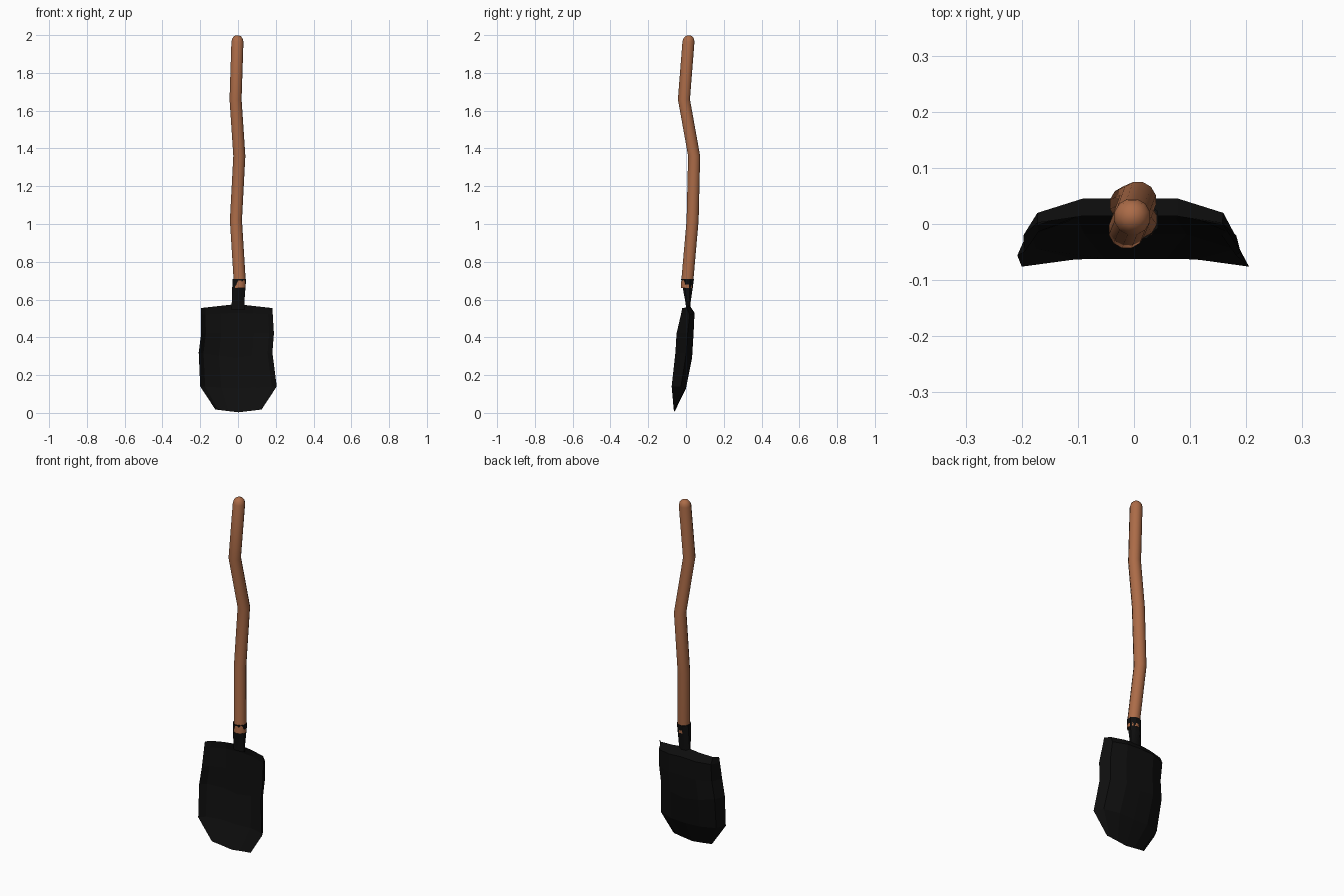
import bpy, bmesh, math
from mathutils import Vector

cube = bpy.data.objects.get("Cube")
if cube:
    bpy.data.objects.remove(cube)


def material(name, colour):
    m = bpy.data.materials.new(name)
    m.use_nodes = True
    m.diffuse_color = colour
    m.node_tree.nodes["Principled BSDF"].inputs["Base Color"].default_value = colour
    return m


wood = material("brown wood", (0.41, 0.148, 0.064, 1))
iron = material("black iron", (0.0045, 0.0045, 0.0045, 1))


def finish(name, bm, mat, smooth=None):
    bmesh.ops.remove_doubles(bm, verts=bm.verts, dist=0.0005)
    bmesh.ops.recalc_face_normals(bm, faces=bm.faces)
    mesh = bpy.data.meshes.new(name)
    bm.to_mesh(mesh)
    bm.free()
    mesh.materials.append(mat)
    obj = bpy.data.objects.new(name, mesh)
    bpy.context.collection.objects.link(obj)
    if smooth:
        bpy.ops.object.select_all(action="DESELECT")
        obj.select_set(True)
        bpy.context.view_layer.objects.active = obj
        bpy.ops.object.shade_smooth_by_angle(angle=math.radians(smooth))
    return obj


def loft(name, rings, sides, mat, smooth):
    """Capped tube through elliptical rings (x, y, z, radius x, radius y)."""
    bm = bmesh.new()
    loops = []
    for x, y, z, rx, ry in rings:
        angles = [math.tau * (i + 0.5) / sides for i in range(sides)]
        loops.append([bm.verts.new((x + rx * math.cos(a), y + ry * math.sin(a), z))
                      for a in angles])
    for a, b in zip(loops, loops[1:]):
        for i in range(sides):
            j = (i + 1) % sides
            bm.faces.new((a[i], a[j], b[j], b[i]))
    bm.faces.new(loops[0][::-1])
    bm.faces.new(loops[-1])
    return finish(name, bm, mat, smooth)


# Crooked wooden handle with a rounded end
r = 0.033
path = [(0.009, 0.005, 0.66), (0.009, 0.007, 0.7), (-0.011, 0.035, 1.02),
        (0.007, 0.043, 1.36), (-0.013, -0.011, 1.66), (-0.003, 0.013, 1.965)]
rings = [(*p, r, r) for p in path]
for angle in (30, 55, 78):
    a = math.radians(angle)
    rings.append((-0.003, 0.014, 1.965 + 0.035 * math.sin(a),
                  r * math.cos(a), r * math.cos(a)))
loft("handle", rings, 12, wood, 50)

# Socket, pinched flat where it meets the blade
loft("socket", [(0.0, 0.012, 0.545, 0.036, 0.012), (0.0, 0.011, 0.58, 0.036, 0.014),
                (0.007, 0.008, 0.708, 0.039, 0.037)], 8, iron, 30)

# Dished blade: z at rim, z at middle, left x, right x, rim y, middle y, thickness
rows = [(0.555, 0.576, -0.197, 0.182, -0.02, 0.014, 0),
        (0.52, 0.53, -0.197, 0.184, -0.027, 0.045, 0.022),
        (0.42, 0.42, -0.195, 0.190, -0.05, 0.040, 0.022),
        (0.32, 0.29, -0.208, 0.182, -0.056, 0.032, 0.022),
        (0.14, 0.13, -0.20, 0.205, -0.076, 0.0, 0.018),
        (0.018, 0.003, -0.12, 0.125, -0.065, -0.062, 0)]
# Across the blade: position, bulge
columns = [(-1, 0), (-0.87, 0.65), (-0.45, 1), (0, 1), (0.45, 1), (0.87, 0.65), (1, 0)]


def blade_point(row, column, front):
    z_rim, z_mid, left, right, y_rim, y_mid, thick = row
    t, bulge = column
    x = (left + right) / 2 + t * (right - left) / 2
    y = y_rim + (y_mid - y_rim) * bulge
    if front and bulge:
        y -= thick
    return Vector((x, y, z_rim + (z_mid - z_rim) * (1 - abs(t))))


bm = bmesh.new()
for front in (False, True):
    grid = [[bm.verts.new(blade_point(row, col, front)) for col in columns] for row in rows]
    for a, b in zip(grid, grid[1:]):
        for i in range(len(columns) - 1):
            bm.faces.new((a[i], a[i + 1], b[i + 1], b[i]))
finish("blade", bm, iron)
